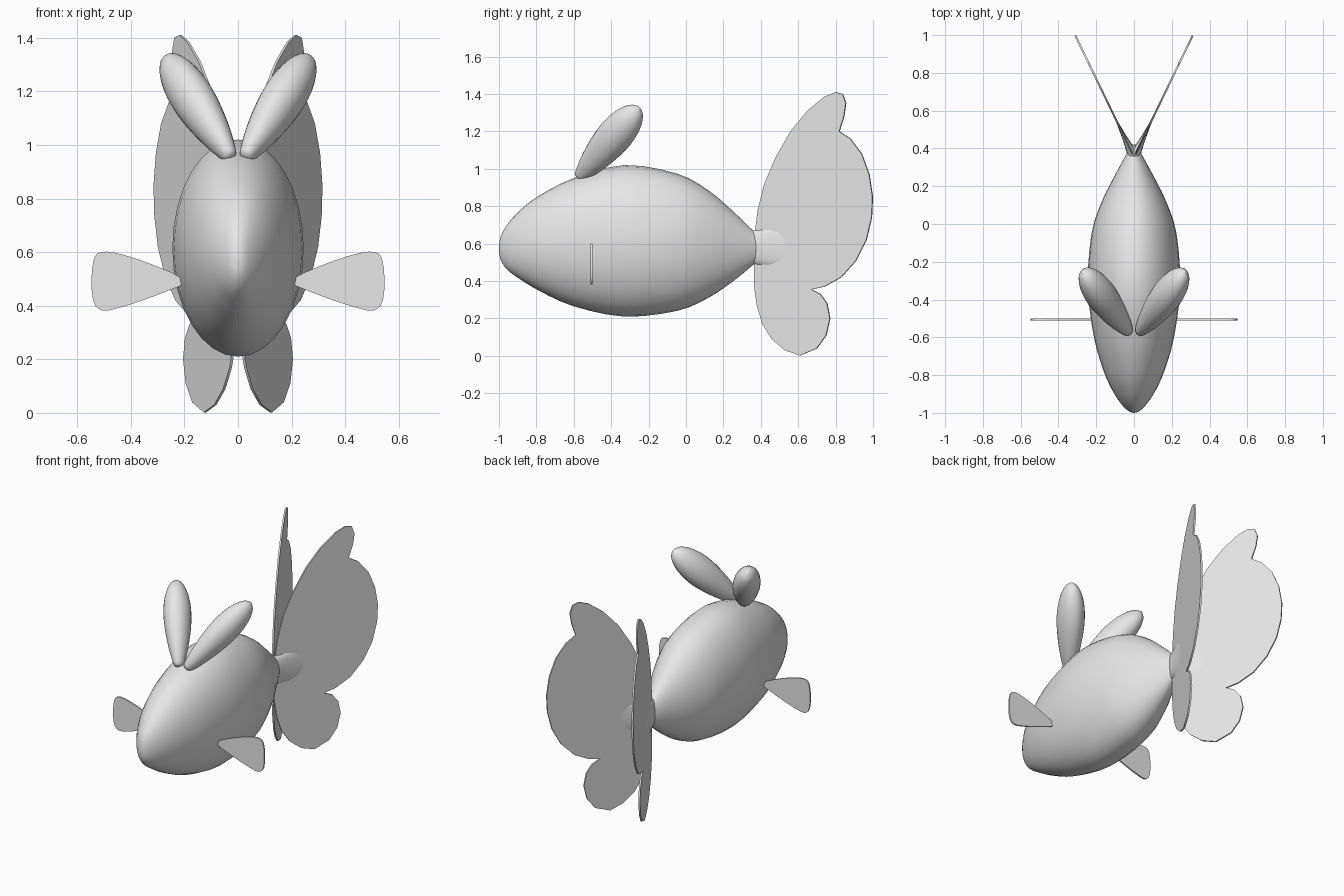
import bpy, bmesh, math
from mathutils import Vector

if "Cube" in bpy.data.objects:
    bpy.data.objects.remove(bpy.data.objects["Cube"])

grey = bpy.data.materials.new("plain grey")
grey.diffuse_color = (0.8, 0.8, 0.8, 1)
grey.use_nodes = True
grey.node_tree.nodes["Principled BSDF"].inputs["Base Color"].default_value = grey.diffuse_color


def finish(name, bm, mirrored, smooth_angle=40):
    """Turn a bmesh into a smooth-shaded, optionally mirrored object."""
    bmesh.ops.remove_doubles(bm, verts=bm.verts, dist=1e-5)
    bmesh.ops.recalc_face_normals(bm, faces=bm.faces)
    mesh = bpy.data.meshes.new(name)
    bm.to_mesh(mesh)
    bm.free()
    mesh.materials.append(grey)
    obj = bpy.data.objects.new(name, mesh)
    bpy.context.collection.objects.link(obj)
    bpy.ops.object.select_all(action='DESELECT')
    obj.select_set(True)
    bpy.context.view_layer.objects.active = obj
    bpy.ops.object.shade_smooth_by_angle(angle=math.radians(smooth_angle))
    if mirrored:
        obj.modifiers.new("mirror", 'MIRROR').use_mirror_merge = False
    return obj


def curve(points, steps=3):
    """Smooth curve through the given tuples."""
    pts = [Vector(p) for p in points]
    out = []
    for i in range(len(pts) - 1):
        b, c = pts[i], pts[i + 1]
        a, d = pts[max(i - 1, 0)], pts[min(i + 2, len(pts) - 1)]
        for k in range(steps):
            t = k / steps
            out.append(0.5 * (2 * b + (c - a) * t + (2 * a - 5 * b + 4 * c - d) * t ** 2
                              + (3 * b - a - 3 * c + d) * t ** 3))
    return out + [pts[-1]]


def loft(name, sections, mirrored=False, sides=32):
    """Skin elliptical sections given as (centre, half axis, other half axis)."""
    bm = bmesh.new()
    rings = []
    for c, u, v in sections:
        rings.append([bm.verts.new(c + u * math.cos(2 * math.pi * k / sides)
                                   + v * math.sin(2 * math.pi * k / sides))
                      for k in range(sides)])
    for r, s in zip(rings, rings[1:]):
        for k in range(sides):
            j = (k + 1) % sides
            bm.faces.new((r[k], r[j], s[j], s[k]))
    bm.faces.new(rings[0])
    bm.faces.new(rings[-1])
    return finish(name, bm, mirrored)


def plate(name, outline, place, offset):
    """Thin mirrored fin from a 2D outline."""
    bm = bmesh.new()
    a = [bm.verts.new(place(*p) + offset) for p in outline]
    b = [bm.verts.new(place(*p) - offset) for p in outline]
    bm.faces.new(a)
    bm.faces.new(b[::-1])
    for i in range(len(a)):
        j = (i + 1) % len(a)
        bm.faces.new((a[i], b[i], b[j], a[j]))
    return finish(name, bm, True)


# Body: y, top z, bottom z, half width
stations = [(-1, .575, .565, .003), (-.99, .64, .51, .03), (-.95, .71, .455, .07),
            (-.88, .785, .405, .115), (-.78, .86, .345, .16), (-.6, .95, .265, .212),
            (-.33, 1.02, .21, .245), (-.05, .975, .24, .225), (.12, .885, .31, .17),
            (.26, .765, .405, .1), (.37, .66, .495, .04), (.42, .63, .53, .008)]
body = []
for y, top, low, half in curve([(s[0], s[1], s[2]) + (s[3],) for s in stations]):
    body.append((Vector((0, y, (top + low) / 2)), Vector((max(half, .002), 0, 0)),
                 Vector((0, 0, max((top - low) / 2, .003)))))
loft("body", body)

# Ears: leaf-shaped spindles leaning out and back
base, tip = Vector((.025, -.575, .95)), Vector((.27, -.25, 1.33))
axis = (tip - base).normalized()
wide = Vector((0, -axis.z, axis.y)).normalized()
thin = axis.cross(wide)
leaf = [(0, .05), (.015, .3), (.08, .47), (.22, .7), (.4, .9), (.58, 1), (.74, .94),
        (.87, .74), (.96, .42), (1, .02)]
loft("ears", [(base.lerp(tip, t), wide * .095 * max(r, .01), thin * .08 * max(r, .01))
              for t, r in curve(leaf)], True, 24)

# Side fins: x, z outline
side = curve([(.19, .49), (.25, .525), (.37, .572), (.46, .598), (.51, .6), (.537, .578),
              (.547, .5), (.541, .42), (.52, .388), (.48, .383), (.37, .415), (.25, .46),
              (.19, .485)], 2)
plate("side_fins", side, lambda x, z: Vector((x, -.505, z)), Vector((0, .005, 0)))

# Tail fins: y, z outline on planes spreading backwards
tail = [(.37, .66), (.385, .78), (.42, .92), (.48, 1.06), (.56, 1.2), (.65, 1.31),
        (.74, 1.385), (.80, 1.41), (.838, 1.4), (.855, 1.35), (.845, 1.28), (.82, 1.2),
        (.88, 1.16), (.94, 1.08), (.98, .97), (.998, .85), (.993, .74), (.965, .62),
        (.91, .51), (.83, .42), (.74, .37), (.67, .355), (.72, .33), (.755, .28),
        (.77, .2), (.75, .11), (.7, .04), (.61, .002), (.53, .03), (.46, .09), (.41, .17),
        (.38, .27), (.365, .38), (.365, .49)]
slope = .483
plate("tail_fins", tail, lambda y, z: Vector((.022 + slope * (y - .4), y, z)),
      Vector((.0045, -.0022, 0)))

# Tail roots: flesh that blends the body into each tail fin
root = [(.35, .03, .09), (.39, .022, .095), (.44, .014, .1), (.5, .008, .09), (.56, .003, .05)]
loft("tail_roots", [(Vector((.022 + slope * (y - .4), y, .58)), Vector((w, -w * slope, 0)),
                     Vector((0, 0, h))) for y, w, h in root], True, 16)
